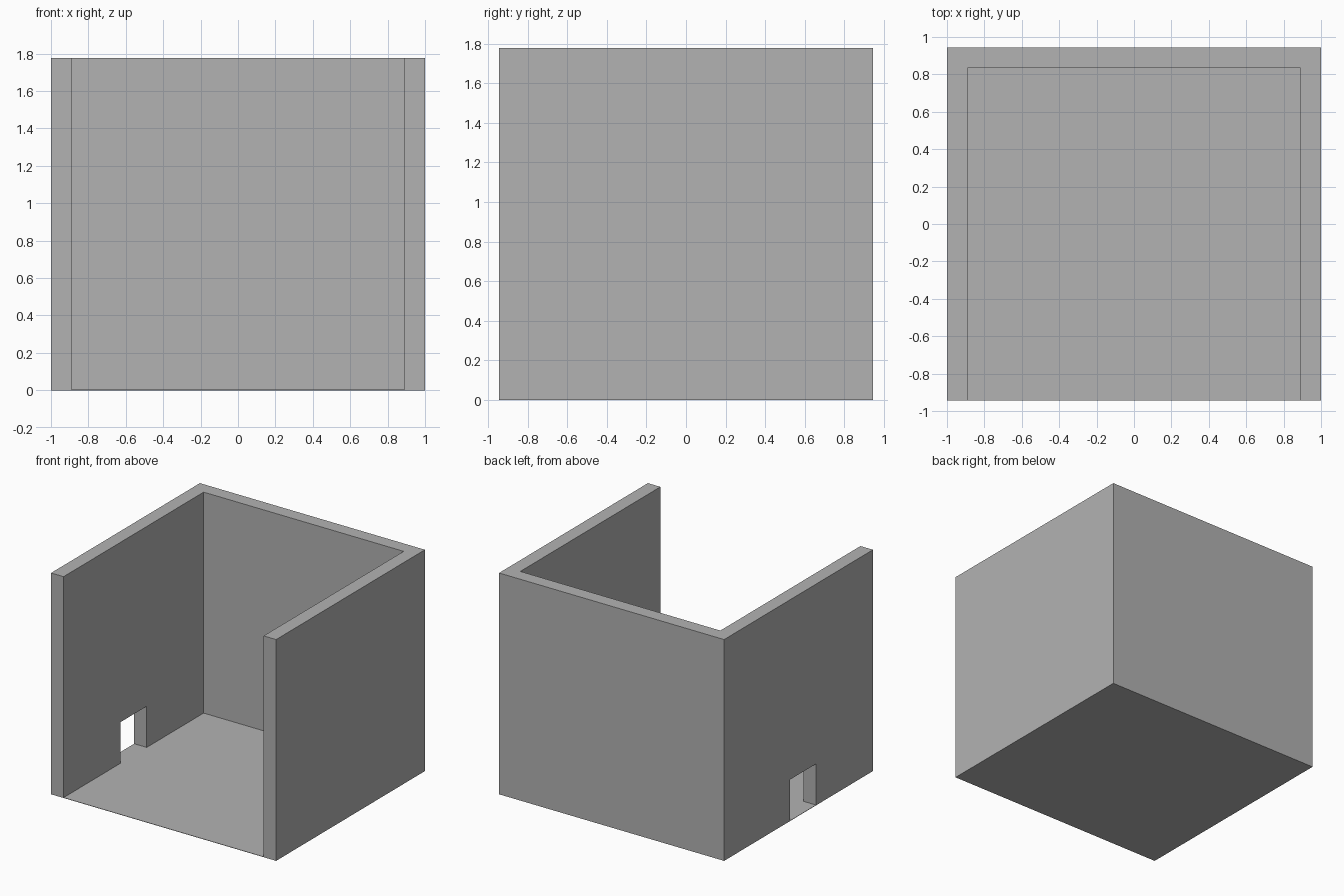
import bpy
from mathutils import Vector

default = bpy.data.objects.get("Cube")
if default:
    bpy.data.objects.remove(default, do_unlink=True)

UNIT = 1 / 9            # wall thickness
WIDTH, DEPTH, HEIGHT = 18 * UNIT, 17 * UNIT, 16 * UNIT
FRONT = -DEPTH / 2
FLOOR = 0.003           # thin floor slab

grey = bpy.data.materials.new("plain grey")
grey.use_nodes = True
colour = (0.448, 0.448, 0.448, 1)
grey.diffuse_color = colour
grey.node_tree.nodes["Principled BSDF"].inputs["Base Color"].default_value = colour


def box(name, low, high):
    """Axis-aligned box between two corners."""
    low, high = Vector(low), Vector(high)
    bpy.ops.mesh.primitive_cube_add(size=1, location=(low + high) / 2)
    obj = bpy.context.object
    obj.name = name
    obj.scale = high - low
    bpy.ops.object.transform_apply(location=True, rotation=True, scale=True)
    obj.data.materials.append(grey)
    return obj


def carve(target, cutter):
    """Subtract the cutter from the target and discard it."""
    cutter.hide_render = True
    mod = target.modifiers.new(cutter.name, 'BOOLEAN')
    mod.operation = 'DIFFERENCE'
    mod.solver = 'EXACT'
    mod.object = cutter
    bpy.context.view_layer.objects.active = target
    bpy.ops.object.modifier_apply(modifier=mod.name)
    bpy.data.objects.remove(cutter, do_unlink=True)


# Solid block that becomes the floor and three walls
room = box("room_walls_and_floor", (-WIDTH / 2, FRONT, 0), (WIDTH / 2, -FRONT, HEIGHT))

# Interior, open at the top and front
inner = WIDTH / 2 - UNIT
carve(room, box("interior_cutter", (-inner, FRONT - 1, FLOOR),
                (inner, -FRONT - UNIT, HEIGHT + 1)))

# Small square doorway through the -x wall, centred on the interior depth
door = 3 * UNIT
door_y = -UNIT / 2
carve(room, box("doorway_cutter", (-WIDTH / 2 - UNIT, door_y - door / 2, FLOOR),
                (-inner + UNIT, door_y + door / 2, door)))
